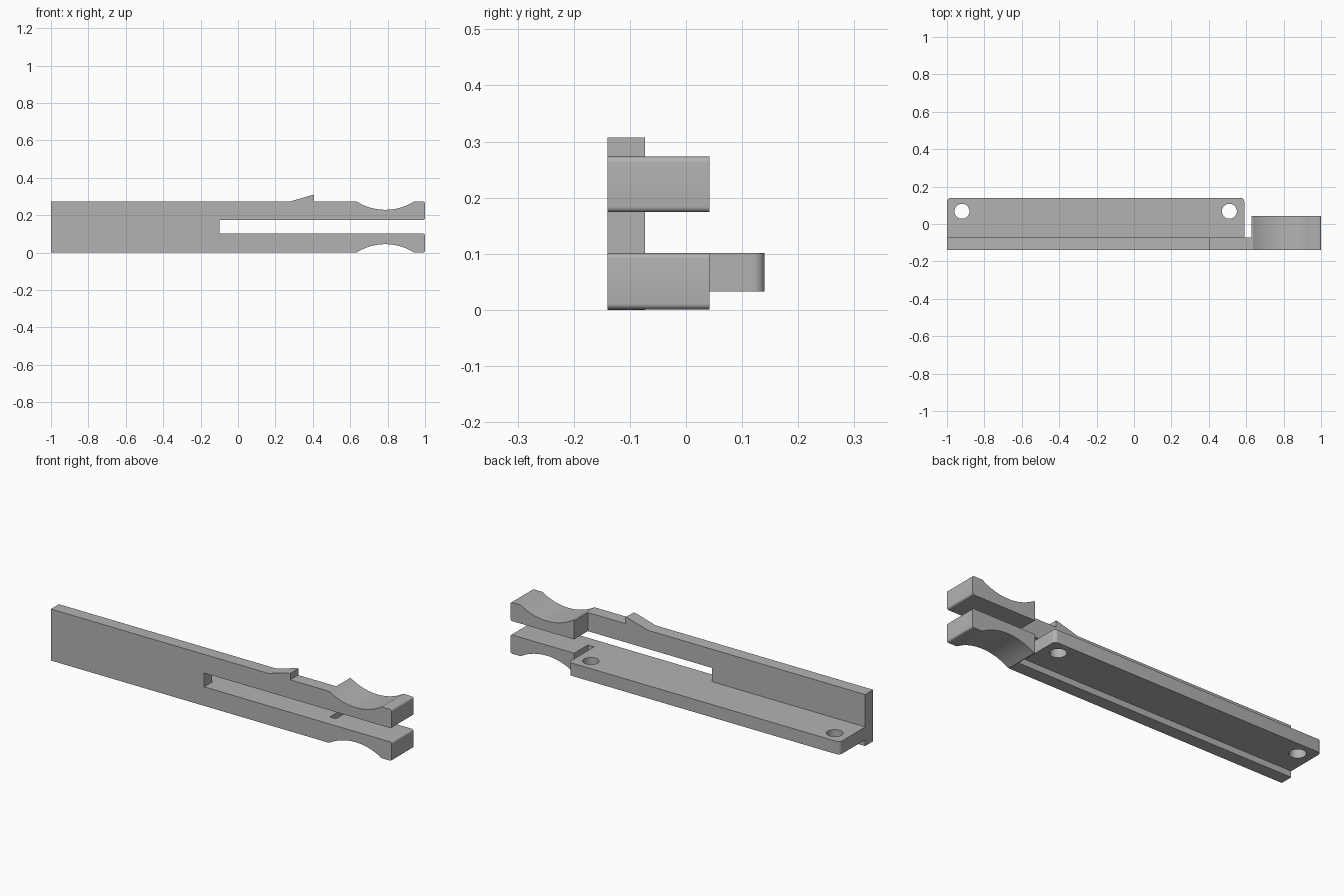
import bpy, bmesh, math
from mathutils import Vector

if "Cube" in bpy.data.objects:
    bpy.data.objects.remove(bpy.data.objects["Cube"], do_unlink=True)

grey = bpy.data.materials.new("plain grey")
grey.use_nodes = True
COLOUR = (0.45, 0.45, 0.45, 1)
grey.diffuse_color = COLOUR
grey.node_tree.nodes["Principled BSDF"].inputs["Base Color"].default_value = COLOUR

FRONT, WALL, GRIP_BACK, BACK = -0.14, -0.073, 0.042, 0.14
TOP, SLOT_LOW, SLOT_HIGH, FLANGE_LOW = 0.273, 0.101, 0.174, 0.033
GRIP_X = 0.627


def prism(name, points, axis, low, high):
    """Extrude a flat outline along y or z."""
    bm = bmesh.new()
    place = (lambda a, b: (a, low, b)) if axis == "y" else (lambda a, b: (a, b, low))
    face = bm.faces.new([bm.verts.new(place(a, b)) for a, b in points])
    step = Vector((0, high - low, 0) if axis == "y" else (0, 0, high - low))
    grown = bmesh.ops.extrude_face_region(bm, geom=[face])["geom"]
    bmesh.ops.translate(bm, vec=step, verts=[v for v in grown if isinstance(v, bmesh.types.BMVert)])
    bmesh.ops.recalc_face_normals(bm, faces=bm.faces)
    mesh = bpy.data.meshes.new(name)
    bm.to_mesh(mesh)
    bm.free()
    mesh.materials.append(grey)
    obj = bpy.data.objects.new(name, mesh)
    bpy.context.collection.objects.link(obj)
    return obj


def arc(cx, cy, r, start, end, steps):
    angles = [math.radians(start + (end - start) * i / steps) for i in range(steps + 1)]
    return [(cx + r * math.cos(a), cy + r * math.sin(a)) for a in angles]


def combine(target, other, operation):
    mod = target.modifiers.new(operation.lower(), "BOOLEAN")
    mod.operation, mod.solver, mod.object = operation, "EXACT", other
    bpy.context.view_layer.objects.active = target
    bpy.ops.object.modifier_apply(modifier=mod.name)
    bpy.data.objects.remove(other, do_unlink=True)


# Upright wall with the long slot and the ramped catch on top
body = prism("clip_body", [
    (-1, 0), (GRIP_X, 0), (GRIP_X, SLOT_LOW), (-0.1, SLOT_LOW), (-0.1, SLOT_HIGH),
    (GRIP_X, SLOT_HIGH), (GRIP_X, TOP), (0.405, TOP), (0.405, 0.307), (0.395, 0.307),
    (0.275, TOP), (-1, TOP)], "y", FRONT, WALL)

# Finger grips: the lower outline is the upper one mirrored in z
r = 0.01
sag, half = 0.044, 0.153
radius = (half ** 2 + sag ** 2) / (2 * sag)
spread = math.degrees(math.asin(half / radius))
upper = [(GRIP_X, SLOT_HIGH)]
upper += arc(1 - r, SLOT_HIGH + r, r, -90, 0, 5)
upper += arc(1 - r, TOP - r, r, 0, 90, 5)
upper += arc(0.788, TOP - sag + radius, radius, -90 + spread, -90 - spread, 28)
upper += [(GRIP_X, TOP)]
lower = [(x, TOP + 0.001 - z if z > SLOT_HIGH + r * 1.5 else SLOT_HIGH + SLOT_LOW - z)
         for x, z in upper]
lower = [(x, max(z, 0)) for x, z in lower]
for name, outline in (("upper_grip", upper), ("lower_grip", lower)):
    combine(body, prism(name, outline, "y", FRONT, GRIP_BACK), "UNION")

# Mounting flange with rounded back corners
c = 0.02
flange = [(-1, WALL - 0.03), (0.59, WALL - 0.03)]
flange += arc(0.59 - c, BACK - c, c, 0, 90, 6)
flange += arc(-1 + c, BACK - c, c, 90, 180, 6)
combine(body, prism("flange", flange, "z", FLANGE_LOW, SLOT_LOW), "UNION")

# Screw holes
for x in (-0.92, 0.51):
    hole = prism("hole_cutter", arc(x, 0.068, 0.04, 0, 348.75, 31), "z", -0.1, 0.2)
    hole.hide_render = True
    combine(body, hole, "DIFFERENCE")

# Merge flat regions and shade the curves smoothly
bm = bmesh.new()
bm.from_mesh(body.data)
bmesh.ops.remove_doubles(bm, verts=bm.verts, dist=0.0001)
bmesh.ops.dissolve_limit(bm, angle_limit=0.005, verts=bm.verts, edges=bm.edges)
bm.to_mesh(body.data)
bm.free()
bpy.ops.object.select_all(action="DESELECT")
body.select_set(True)
bpy.context.view_layer.objects.active = body
bpy.ops.object.shade_smooth_by_angle(angle=math.radians(30))
